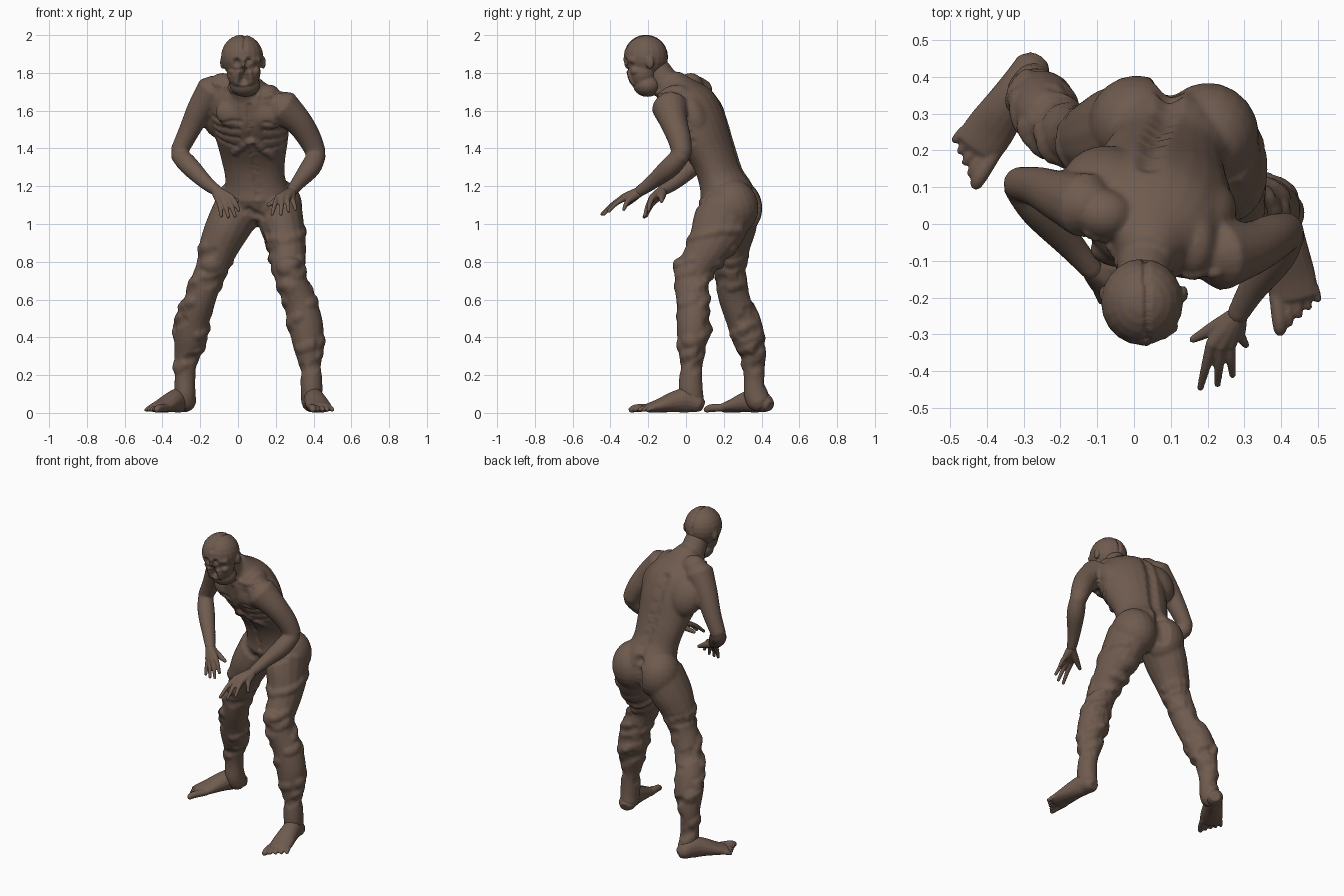
import bpy
import bmesh
import math
import random
from mathutils import Matrix, Vector
from mathutils.kdtree import KDTree

cube = bpy.data.objects.get("Cube")
if cube:
    bpy.data.objects.remove(cube, do_unlink=True)

random.seed(4)
SKIN = (.16, .105, .078, 1)
skin = bpy.data.materials.new("weathered_brown_skin")
skin.use_nodes = True
skin.diffuse_color = SKIN
shader = next(n for n in skin.node_tree.nodes if n.type == "BSDF_PRINCIPLED")
shader.inputs["Base Color"].default_value = SKIN
shader.inputs["Roughness"].default_value = .8


def spline(rows, steps):
    """Catmull-Rom curve through rows of any length."""
    rows = [Vector(r) for r in rows]
    result = []
    for i in range(len(rows) - 1):
        b, c = rows[i], rows[i + 1]
        a = rows[i - 1] if i else b
        d = rows[i + 2] if i + 2 < len(rows) else c
        for k in range(steps):
            t = k / steps
            result.append(b + (c - a) * (t / 2) + (a * 2 - b * 5 + c * 4 - d) * (t * t / 2)
                          + (b * 3 - a - c * 3 + d) * (t ** 3 / 2))
    return result + [rows[-1]]


def tube(bm, rows, side=(1, 0, 0), sides=16):
    """Closed limb: rows hold x, y, z, half width and optionally half depth."""
    rows = [tuple(r) if len(r) == 5 else tuple(r) + (r[3],) for r in rows]
    path = spline(rows, 4)
    spots = [Vector(p[:3]) for p in path]
    side = Vector(side)
    frames = []
    for i, spot in enumerate(spots):
        ahead = (spots[min(i + 1, len(spots) - 1)] - spots[max(i - 1, 0)]).normalized()
        frames.append((spot, ahead, path[i][3], path[i][4]))
    # rounded ends
    for index, sign in ((0, -1), (-1, 1)):
        spot, ahead, wide, deep = frames[index]
        cap = (spot + ahead * sign * min(wide, deep) * .6, ahead, wide * .6, deep * .6)
        frames.insert(0 if index == 0 else len(frames), cap)
    rings = []
    for spot, ahead, wide, deep in frames:
        u = (side - ahead * side.dot(ahead)).normalized()
        v = ahead.cross(u)
        turn = [math.tau * k / sides for k in range(sides)]
        rings.append([bm.verts.new(spot + u * math.cos(t) * wide + v * math.sin(t) * deep)
                      for t in turn])
    for low, high in zip(rings, rings[1:]):
        for k in range(sides):
            n = (k + 1) % sides
            bm.faces.new((low[k], low[n], high[n], high[k]))
    bm.faces.new(rings[0][::-1])
    bm.faces.new(rings[-1])


def blob(bm, centre, radii, along=(0, 0, 1)):
    """Ellipsoid muscle whose third radius points along a direction."""
    turn = Vector(along).to_track_quat("Z", "Y").to_matrix().to_4x4()
    matrix = Matrix.Translation(centre) @ turn @ Matrix.Diagonal((*radii, 1))
    bmesh.ops.create_uvsphere(bm, u_segments=20, v_segments=12, radius=1, matrix=matrix)


def sculpt(mesh, strokes):
    """Raise or carve the surface along short paths."""
    tree = KDTree(len(mesh.vertices))
    for v in mesh.vertices:
        tree.insert(v.co, v.index)
    tree.balance()
    normals = [v.normal.copy() for v in mesh.vertices]
    for path, radius, amount in strokes:
        weight = {}
        for spot in spline(path, 14):
            centre = tree.find(spot)[0]
            for _, index, gap in tree.find_range(centre, radius):
                w = (1 - (gap / radius) ** 2) ** 2
                weight[index] = max(w, weight.get(index, 0))
        for index, w in weight.items():
            mesh.vertices[index].co += normals[index] * amount * w


def finish(name, bm, voxel, smoothing, strokes=()):
    """Fuse the overlapping volumes into one skin, then sculpt it."""
    bmesh.ops.recalc_face_normals(bm, faces=bm.faces)
    mesh = bpy.data.meshes.new(name)
    bm.to_mesh(mesh)
    bm.free()
    obj = bpy.data.objects.new(name, mesh)
    bpy.context.scene.collection.objects.link(obj)
    fuse = obj.modifiers.new("Fuse", "REMESH")
    fuse.mode = "VOXEL"
    fuse.voxel_size = voxel
    relax = obj.modifiers.new("Relax", "SMOOTH")
    relax.factor = .5
    relax.iterations = smoothing
    bpy.context.view_layer.update()
    graph = bpy.context.evaluated_depsgraph_get()
    baked = bpy.data.meshes.new_from_object(obj.evaluated_get(graph))
    obj.modifiers.clear()
    obj.data = baked
    sculpt(baked, strokes)
    for v in baked.vertices:
        v.co.z = max(v.co.z, 0)
    baked.materials.clear()
    baked.materials.append(skin)
    baked.shade_smooth()


# torso and neck, leaning forward and twisted
body = bmesh.new()
tube(body, [(.1, .22, 1.09, .17, .13), (.1, .22, 1.15, .18, .145), (.09, .185, 1.25, .162, .118),
            (.08, .145, 1.36, .177, .12), (.07, .075, 1.5, .205, .15), (.055, .02, 1.6, .205, .158),
            (.045, -.03, 1.68, .175, .125), (.04, -.06, 1.74, .1, .085)], (1, -.28, -.1), 24)
tube(body, [(.04, -.06, 1.68, .09), (.03, -.11, 1.75, .078), (.025, -.16, 1.83, .068)])

# shoulder blades, trapezius, chest and buttocks
blob(body, (-.075, .115, 1.58), (.12, .09, .14), (0, -.4, 1))
blob(body, (.17, .04, 1.56), (.11, .085, .14), (0, -.4, 1))
blob(body, (-.08, .025, 1.725), (.08, .07, .075))
blob(body, (.16, -.05, 1.655), (.1, .085, .065), (1, 0, -.3))
blob(body, (-.02, -.07, 1.59), (.1, .05, .08))
blob(body, (.16, -.1, 1.58), (.1, .05, .08))
blob(body, (.005, .275, 1.09), (.128, .13, .15), (-.1, -.15, 1))
blob(body, (.205, .245, 1.09), (.135, .14, .15), (.1, -.25, 1))

# arms
tube(body, [(-.13, .05, 1.71, .09), (-.2, .075, 1.61, .07), (-.26, .1, 1.49, .056),
            (-.315, .11, 1.38, .046)])
tube(body, [(-.315, .11, 1.37, .046), (-.26, .04, 1.31, .052), (-.17, -.06, 1.22, .039),
            (-.11, -.13, 1.175, .03)])
tube(body, [(.23, -.085, 1.62, .098), (.32, -.065, 1.54, .074), (.38, -.035, 1.45, .063),
            (.415, -.02, 1.37, .053)])
tube(body, [(.42, -.02, 1.37, .048), (.385, -.085, 1.3, .055), (.32, -.18, 1.22, .039),
            (.28, -.25, 1.17, .03)])

# legs, the left one forward
left_leg = [(.21, .21, 1.08, .13, .15), (.238, .17, .97, .115, .145), (.258, .115, .87, .103, .115),
            (.27, .05, .76, .088, .095), (.29, .03, .68, .082, .09), (.33, .04, .58, .088, .09),
            (.36, .04, .46, .092, .09), (.37, .035, .36, .08, .08), (.383, .028, .25, .06, .06),
            (.39, .025, .12, .058, .065), (.385, .04, .05, .052, .06)]
right_leg = [(0, .25, 1.08, .13, .14), (-.06, .235, .97, .118, .135), (-.105, .23, .87, .104, .11),
             (-.135, .235, .77, .088, .09), (-.17, .24, .69, .082, .085), (-.2, .26, .6, .082, .085),
             (-.235, .3, .5, .094, .09), (-.25, .33, .4, .09, .088), (-.27, .355, .3, .068, .07),
             (-.28, .36, .2, .056, .055), (-.28, .37, .1, .056, .065), (-.27, .39, .05, .052, .06)]
tube(body, left_leg)
tube(body, right_leg)
blob(body, (.265, -.015, .77), (.065, .055, .06))
blob(body, (.285, -.015, .67), (.055, .05, .06))
blob(body, (.42, .03, .38), (.045, .055, .05))
blob(body, (-.14, .185, .79), (.065, .055, .06))

# carved and raised anatomy
strokes = [
    ([(.1, .38, 1.2), (.09, .32, 1.33), (.06, .26, 1.5), (.04, .17, 1.68)], .045, -.018),
    ([(.105, .4, 1.02), (.105, .4, 1.1), (.1, .38, 1.2)], .045, -.022),
    ([(.1, .02, 1.15), (.08, -.02, 1.3), (.06, -.14, 1.48), (.05, -.19, 1.62)], .022, -.01),
    ([(.04, -.18, 1.68), (.13, -.17, 1.69), (.22, -.14, 1.69)], .02, .009),
    ([(.02, -.18, 1.69), (-.13, -.03, 1.75)], .02, .009),
    ([(.1, .08, 1.03), (.3, .06, 1.15)], .03, -.01),
    ([(.09, .08, 1.03), (-.08, .1, 1.15)], .03, -.01),
    ([(.12, .1, .93), (.25, 0, .92), (.37, .13, .96), (.28, .27, .97)], .035, .01),
]
for s in (-1, 1):
    strokes.append(([(.07, -.08, 1.43), (.07 + s * .13, -.03, 1.33)], .03, .012))
    for i in range(4):
        z = 1.4 + i * .045
        strokes.append(([(.07 + s * .07, -.03 - i * .04, z), (.07 + s * .22, .03 - i * .01, z + .03)],
                        .018, -.007))
# sagging folds around the lower legs
for leg in (left_leg, right_leg):
    for row in leg[2:-2]:
        for n in range(4):
            angle = random.uniform(0, math.tau)
            reach = row[3] * 1.2
            fold = [Vector(row[:3]) + Vector((math.cos(t) * reach, math.sin(t) * reach, (t - angle) * .03))
                    for t in (angle, angle + .5, angle + 1)]
            lift = Vector((0, 0, random.uniform(-.05, .05)))
            strokes.append(([p + lift for p in fold], .035, random.choice((-.008, .009))))
finish("body", body, .009, 6, strokes)

# head with jaw, cheeks, brow, nose and ears
head = bmesh.new()
blob(head, (.022, -.212, 1.885), (.112, .118, .117))
blob(head, (.03, -.23, 1.805), (.09, .082, .1))
blob(head, (.037, -.205, 1.735), (.082, .075, .062))
blob(head, (.036, -.318, 1.835), (.015, .018, .03))
tube(head, [(-.045, -.28, 1.868, .02), (.035, -.315, 1.872, .018), (.105, -.275, 1.868, .02)], (0, 0, 1))
for s in (-1, 1):
    blob(head, (.026 + s * .107, -.19, 1.855), (.014, .022, .034))
    blob(head, (.033 + s * .06, -.265, 1.81), (.025, .03, .025))
face = [([(.035, -.36, 1.78), (.035, -.34, 1.745)], .036, -.032),
        ([(.035, -.33, 1.94), (.035, -.22, 2), (.03, -.11, 1.95), (.03, -.1, 1.88)], .014, -.009)]
for s in (-1, 1):
    face.append(([(.033 + s * .05, -.36, 1.845), (.033 + s * .045, -.36, 1.842)], .028, -.02))
    face.append(([(.035 + s * .045, -.34, 1.8), (.035 + s * .055, -.31, 1.72)], .016, .008))
finish("head", head, .0055, 3, face)


def hand(name, wrist, thumb, fingers):
    """Palm bones fan from the wrist; each finger bends once."""
    bm = bmesh.new()
    wrist = Vector(wrist)
    for knuckle, tip in fingers:
        knuckle, tip = Vector(knuckle), Vector(tip)
        bend = knuckle.lerp(tip, .5) + Vector((0, 0, .008))
        tube(bm, [(*wrist, .028), (*wrist.lerp(knuckle, .5), .024), (*knuckle, .018)])
        tube(bm, [(*knuckle, .016), (*bend, .013), (*tip, .009)])
    thumb = Vector(thumb)
    tube(bm, [(*wrist, .026), (*wrist.lerp(thumb, .5), .02), (*thumb, .01)])
    finish(name, bm, .0045, 3)


hand("left_hand", (.28, -.25, 1.168), (.158, -.315, 1.1),
     [((.21, -.33, 1.14), (.18, -.447, 1.05)), ((.235, -.335, 1.14), (.227, -.437, 1.05)),
      ((.26, -.33, 1.135), (.268, -.412, 1.065)), ((.285, -.3, 1.13), (.305, -.33, 1.075))])
hand("right_hand", (-.115, -.125, 1.175), (0, -.13, 1.12),
     [((-.035, -.18, 1.14), (.005, -.2, 1.07)), ((-.055, -.185, 1.13), (-.015, -.22, 1.04)),
      ((-.08, -.18, 1.125), (-.05, -.222, 1.035)), ((-.1, -.17, 1.12), (-.088, -.212, 1.04))])


def foot(name, heel, ahead, inner_sign):
    """Foot laid out along its own axis with the big toe on the inner side."""
    bm = bmesh.new()
    ahead = Vector((*ahead, 0)).normalized()
    inner = Vector((ahead.y, -ahead.x, 0)) * inner_sign
    heel = Vector((*heel, 0))

    def place(forward, across, up):
        return heel + ahead * forward + inner * across + Vector((0, 0, up))

    profile = [(.04, .046, .052, .046), (.1, .066, .054, .066), (.17, .058, .06, .056),
               (.25, .038, .068, .037), (.31, .026, .066, .025)]
    tube(bm, [(*place(f, 0, up), wide, deep) for f, up, wide, deep in profile], inner)
    for i in range(5):
        across = .05 - i * .027
        reach = .405 - i * .017
        thick = .021 if i == 0 else .014
        tube(bm, [(*place(.28, across * .9, .028), thick), (*place(reach - .04, across, .025), thick),
                  (*place(reach - .01, across * 1.08, .015), thick * .75)], inner)
    finish(name, bm, .0055, 3)


foot("left_foot", (.383, .105), (.17, -.985), 1)
foot("right_foot", (-.25, .46), (-.57, -.82), -1)
